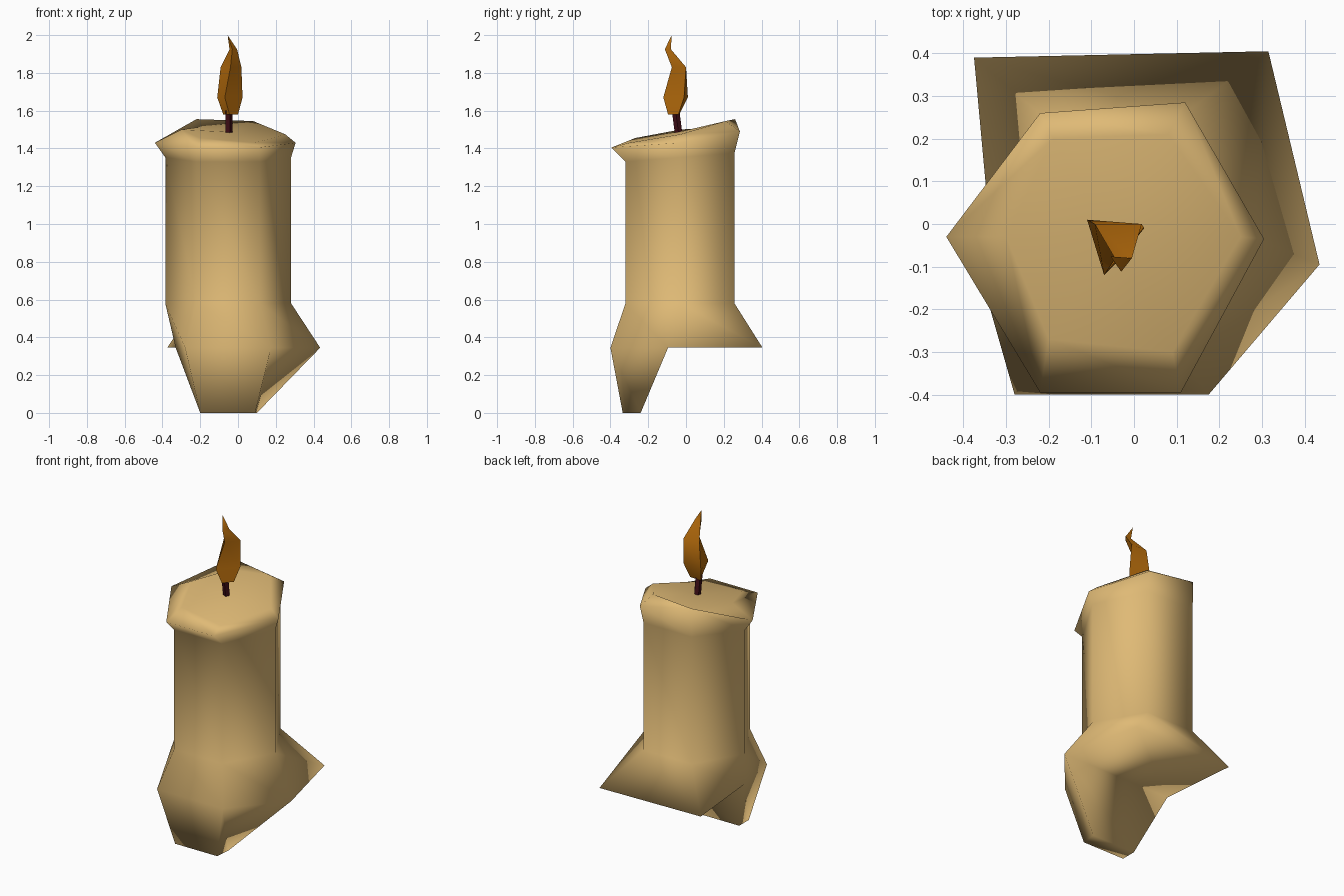
import bpy, bmesh, math

default_cube = bpy.data.objects.get("Cube")
if default_cube:
    bpy.data.objects.remove(default_cube, do_unlink=True)


def make_material(name, colour):
    material = bpy.data.materials.new(name)
    material.use_nodes = True
    rgba = (*colour, 1)
    material.diffuse_color = rgba
    shader = next(n for n in material.node_tree.nodes if n.type == "BSDF_PRINCIPLED")
    shader.inputs["Base Color"].default_value = rgba
    shader.inputs["Roughness"].default_value = 0.8
    return material


def add_ring(bm, points):
    return [bm.verts.new(point) for point in points]


def bridge(bm, lower, upper):
    """Join two rings of equal length with a band of quads."""
    count = len(lower)
    for i in range(count):
        j = (i + 1) % count
        bm.faces.new((lower[i], lower[j], upper[j], upper[i]))


def finish(bm, name, material, sharp_angle=None):
    bmesh.ops.recalc_face_normals(bm, faces=bm.faces[:])
    mesh = bpy.data.meshes.new(name)
    bm.to_mesh(mesh)
    bm.free()
    mesh.materials.append(material)
    obj = bpy.data.objects.new(name, mesh)
    bpy.context.collection.objects.link(obj)
    bpy.ops.object.select_all(action="DESELECT")
    obj.select_set(True)
    bpy.context.view_layer.objects.active = obj
    if sharp_angle is None:
        bpy.ops.object.shade_smooth()
    else:
        bpy.ops.object.shade_smooth_by_angle(angle=math.radians(sharp_angle))
    return obj


def column_ring(height, slope=0):
    """Six-sided section, starting on the -x corner and passing the back."""
    ring = []
    for side in range(6):
        angle = math.pi - side * math.pi / 3
        x = -0.052 + 0.333 * math.cos(angle)
        y = -0.032 + 0.333 * math.sin(angle)
        ring.append((x, y, height + slope * y))
    return ring


wax = make_material("cream wax", (0.74, 0.49, 0.18))
flame_orange = make_material("burnt orange flame", (0.50, 0.16, 0.004))
wick_red = make_material("dark red wick", (0.05, 0.004, 0.008))

# Candle body: flared skirt, column, overhanging lip and sloping top
skirt_points = [(-0.33, -0.1), (-0.375, 0.39), (0.315, 0.405),
                (0.435, -0.095), (0.175, -0.4), (-0.28, -0.4)]
lip_points = [(-0.44, -0.03, 1.43), (-0.22, 0.26, 1.555), (0.12, 0.285, 1.49),
              (0.305, -0.035, 1.43), (0.11, -0.395, 1.405), (-0.22, -0.395, 1.405)]
top_points = [(-0.3, -0.03, 1.5), (-0.19, 0.2, 1.515), (0.08, 0.21, 1.545),
              (0.25, -0.03, 1.475), (0.09, -0.3, 1.43), (-0.2, -0.27, 1.455)]
foot_points = [(-0.2, -0.24), (0.1, -0.24), (0.09, -0.335), (-0.2, -0.335)]

bm = bmesh.new()
skirt = add_ring(bm, [(x, y, 0.345) for x, y in skirt_points])
rings = [skirt] + [add_ring(bm, points) for points in (
    column_ring(0.58), column_ring(1.355, 0.08), lip_points, top_points)]
for lower, upper in zip(rings, rings[1:]):
    bridge(bm, lower, upper)
centre = bm.verts.new((-0.05, -0.04, 1.487))
top = rings[-1]
for i, corner in enumerate(top):
    bm.faces.new((corner, top[(i + 1) % len(top)], centre))

# Flat underside at the back, tapered drip foot under the front half
left, back_left, back_right, right, front_right, front_left = skirt
bm.faces.new((left, back_left, back_right, right))
foot = add_ring(bm, [(x, y, 0) for x, y in foot_points])
foot_top = [left, right, front_right, front_left]
bridge(bm, foot, foot_top)
bm.faces.new(foot)
shared = bm.edges.get((left, right))
assert shared is not None
finish(bm, "candle_body", wax)

# Wick: short leaning prism
bm = bmesh.new()
wick_rings = []
for centre_y, z in ((-0.038, 1.47), (-0.055, 1.6)):
    corners = [math.tau * i / 5 for i in range(5)]
    wick_rings.append(add_ring(bm, [
        (-0.05 + 0.021 * math.cos(a), centre_y + 0.021 * math.sin(a), z)
        for a in corners]))
bridge(bm, *wick_rings)
for ring in wick_rings:
    bm.faces.new(ring)
finish(bm, "wick", wick_red, 30)

# Flame: twisting three-sided section closing to a tip
flame_sections = {
    1.58: [(-0.078, -0.035), (0.0, -0.04), (-0.045, -0.095)],
    1.67: [(-0.11, 0.01), (0.024, -0.01), (-0.07, -0.12)],
    1.83: [(-0.092, 0.0), (0.018, -0.0), (-0.04, -0.075)],
    1.925: [(-0.045, -0.08), (-0.005, -0.08), (-0.03, -0.112)],
}
bm = bmesh.new()
flame_rings = [add_ring(bm, [(x, y, z) for x, y in section])
               for z, section in flame_sections.items()]
for lower, upper in zip(flame_rings, flame_rings[1:]):
    bridge(bm, lower, upper)
bm.faces.new(flame_rings[0])
tip = bm.verts.new((-0.055, -0.076, 2))
neck = flame_rings[-1]
for i, corner in enumerate(neck):
    bm.faces.new((corner, neck[(i + 1) % len(neck)], tip))
finish(bm, "flame", flame_orange, 60)
